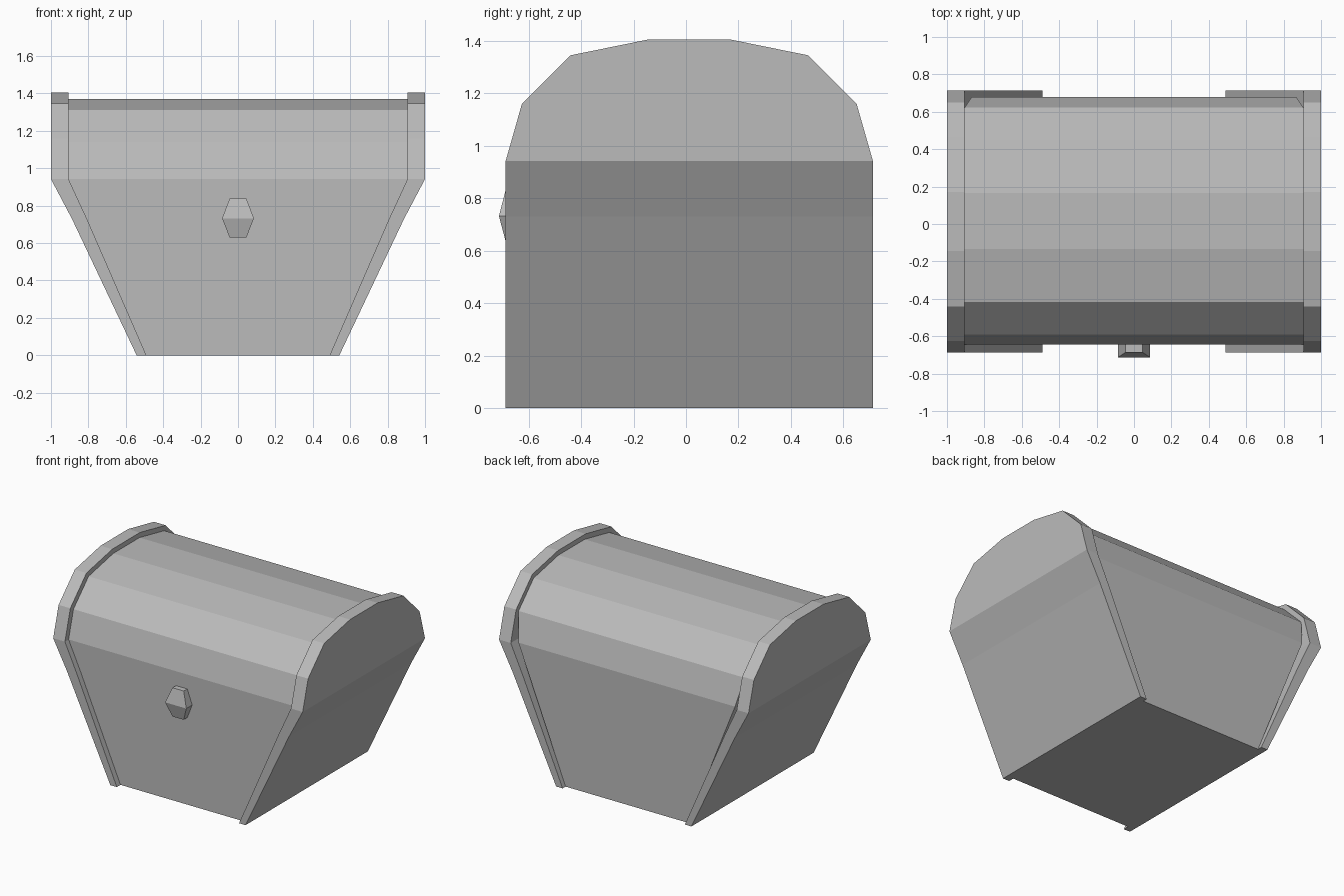
import bpy
import bmesh

old = bpy.data.objects.get("Cube")
if old:
    bpy.data.objects.remove(old, do_unlink=True)

# Single flat grey
grey = bpy.data.materials.new("plain grey")
grey.use_nodes = True
grey.diffuse_color = (0.5, 0.5, 0.5, 1)
grey.node_tree.nodes["Principled BSDF"].inputs["Base Color"].default_value = (0.5, 0.5, 0.5, 1)


def loft(name, rows):
    """Skin a stack of four-cornered rings, each (z, corners), and cap both ends."""
    bm = bmesh.new()
    rings = [[bm.verts.new((x, y, z)) for x, y in corners] for z, corners in rows]
    for low, high in zip(rings, rings[1:]):
        for i in range(4):
            j = (i + 1) % 4
            bm.faces.new((low[i], low[j], high[j], high[i]))
    bm.faces.new(rings[0][::-1])
    bm.faces.new(rings[-1])
    bmesh.ops.recalc_face_normals(bm, faces=bm.faces)
    mesh = bpy.data.meshes.new(name)
    bm.to_mesh(mesh)
    bm.free()
    mesh.materials.append(grey)
    obj = bpy.data.objects.new(name, mesh)
    bpy.context.collection.objects.link(obj)
    return obj


def ring(x0, x1, y0, y1):
    return [(x0, y0), (x1, y0), (x1, y1), (x0, y1)]


MID = 0.0125

# End panels: height, half depth, inner x, outer x
PANEL = [(0, 0.7, 0.49, 0.542), (0.73, 0.7, 0.808, 0.888), (0.942, 0.7, 0.906, 1),
         (1.16, 0.638, 0.906, 1), (1.345, 0.453, 0.906, 1), (1.405, 0.158, 0.906, 1)]
for side, name in ((1, "left_end_panel"), (-1, "right_end_panel")):
    loft(name, [(z, ring(side * a, side * b, MID - d, MID + d)) for z, d, a, b in PANEL])

# Chest body with faceted lid: height, half depth, front half width, back half width
BODY = [(0, 0.662, 0.49, 0.49), (0.942, 0.662, 0.906, 0.868), (1.14, 0.606, 0.906, 0.906),
        (1.312, 0.433, 0.906, 0.906), (1.37, 0.15, 0.906, 0.906)]
C = MID + 0.004
loft("chest_body", [(z, [(-f, C - d), (f, C - d), (b, C + d), (-b, C + d)])
                    for z, d, f, b in BODY])

# Lock, widest and deepest at the middle
LOCK = [(0.63, 0.045, -0.686), (0.732, 0.085, -0.713), (0.838, 0.045, -0.686)]
loft("lock", [(z, ring(-w, w, y, -0.64)) for z, w, y in LOCK])
